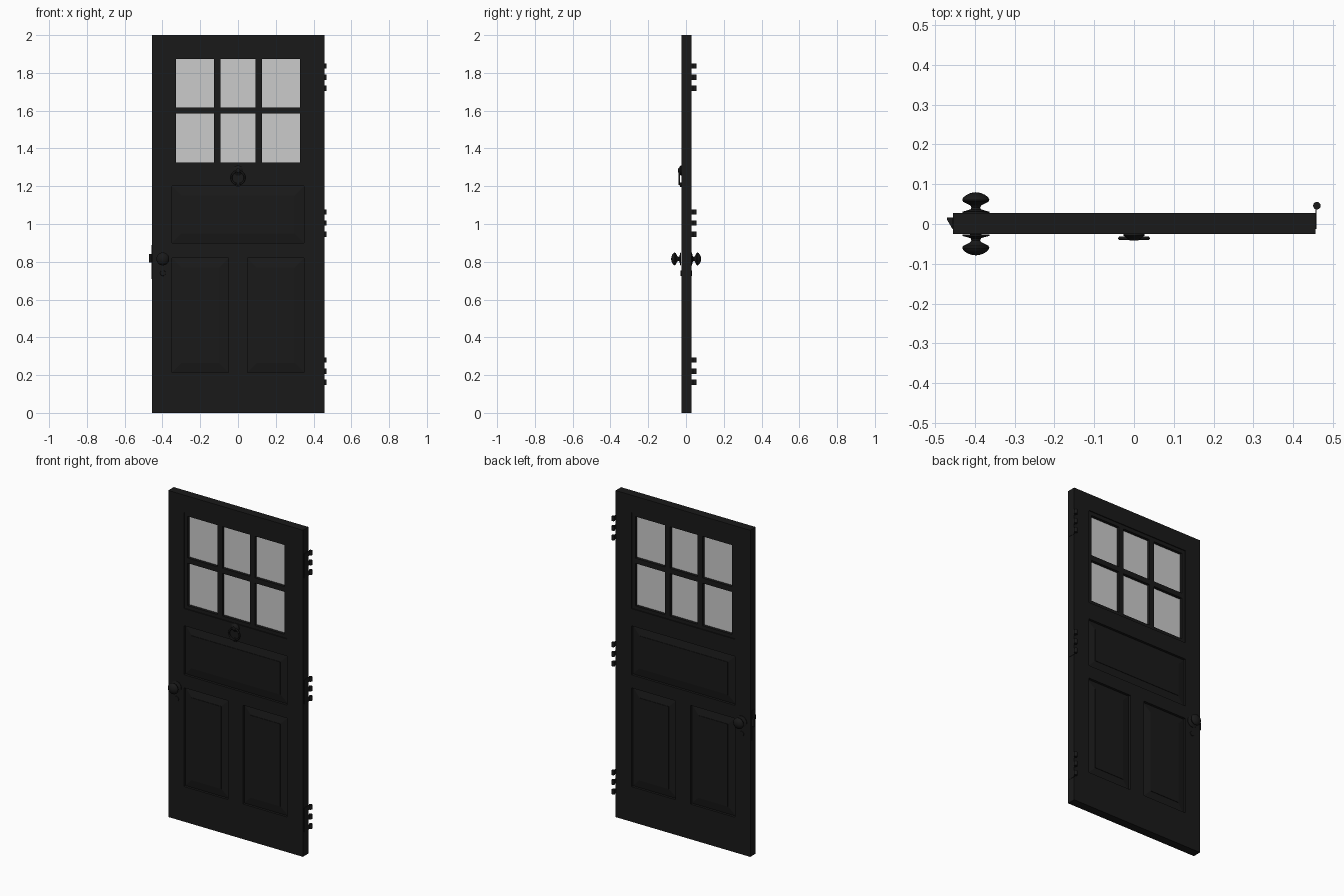
import bpy, bmesh, math
from mathutils import Matrix, Vector

if "Cube" in bpy.data.objects:
    bpy.data.objects.remove(bpy.data.objects["Cube"])

black = bpy.data.materials.new("black_paint")
black.diffuse_color = (0.01, 0.01, 0.01, 1)
black.use_nodes = True
black.node_tree.nodes["Principled BSDF"].inputs["Base Color"].default_value = black.diffuse_color
YF, YB = -0.025, 0.028          # door front and back faces
YC = (YF + YB) / 2


def finish(name, bm, mat=black, smooth=False):
    bmesh.ops.recalc_face_normals(bm, faces=bm.faces)
    me = bpy.data.meshes.new(name)
    bm.to_mesh(me)
    bm.free()
    ob = bpy.data.objects.new(name, me)
    bpy.context.collection.objects.link(ob)
    if mat:
        me.materials.append(mat)
    if smooth:
        bpy.ops.object.select_all(action='DESELECT')
        ob.select_set(True)
        bpy.context.view_layer.objects.active = ob
        bpy.ops.object.shade_smooth_by_angle(angle=math.radians(35))
    return ob


def box(name, x0, x1, y0, y1, z0, z1, mat=black):
    bm = bmesh.new()
    m = Matrix.Translation(((x0 + x1) / 2, (y0 + y1) / 2, (z0 + z1) / 2))
    bmesh.ops.create_cube(bm, size=1, matrix=m @ Matrix.Diagonal((x1 - x0, y1 - y0, z1 - z0, 1)))
    return finish(name, bm, mat)


def lathe(name, profile, x, z, y0, sign, steps=32):
    """Spin (radius, distance) points around a y axis starting at y0."""
    bm = bmesh.new()
    vs = [bm.verts.new((x + r, y0 + sign * d, z)) for r, d in profile]
    es = [bm.edges.new(p) for p in zip(vs, vs[1:])]
    bmesh.ops.spin(bm, geom=vs + es, cent=(x, 0, z), axis=(0, 1, 0),
                   angle=2 * math.pi, steps=steps)
    bmesh.ops.remove_doubles(bm, verts=bm.verts, dist=1e-5)
    return finish(name, bm, smooth=True)


def raised_panel(name, x0, x1, z0, z1):
    """Panel with sloped margins around a raised field on both faces."""
    bm = bmesh.new()
    m = 0.05
    loops = []
    for inset, depth in ((m, 0.003), (m, 0.006), (0, 0.015)):
        loops.append((inset, YF + depth))
    loops += [(i, 2 * YC - y) for i, y in reversed(loops)]
    rings = [[bm.verts.new((x, y, z)) for x, z in
              ((x0 + i, z0 + i), (x1 - i, z0 + i), (x1 - i, z1 - i), (x0 + i, z1 - i))]
             for i, y in loops]
    for a, b in zip(rings, rings[1:]):
        for k in range(4):
            bm.faces.new((a[k], a[(k + 1) % 4], b[(k + 1) % 4], b[k]))
    bm.faces.new(rings[0])
    bm.faces.new(rings[-1])
    return finish(name, bm)


# Door frame: stiles and rails
box("left_stile", -0.455, -0.35, YF, YB, 0, 2)
box("right_stile", 0.35, 0.457, YF, YB, 0, 2)
for name, z0, z1 in (("bottom_rail", 0, 0.215), ("middle_rail", 0.82, 0.90),
                     ("lock_rail", 1.20, 1.305), ("top_rail", 1.895, 2)):
    box(name, -0.35, 0.35, YF, YB, z0, z1)
box("lower_mullion", -0.05, 0.05, YF, YB, 0.215, 0.82)

# Raised panels
raised_panel("upper_panel", -0.35, 0.35, 0.90, 1.20)
raised_panel("lower_left_panel", -0.35, -0.05, 0.215, 0.82)
raised_panel("lower_right_panel", 0.05, 0.35, 0.215, 0.82)

# Window bars and panes
cols = [(-0.328, -0.127), (-0.093, 0.093), (0.127, 0.328)]
rows = [(1.326, 1.586), (1.618, 1.873)]
b0, b1 = YF + 0.006, YB - 0.006
for i, (x0, x1) in enumerate(((-0.35, -0.328), (-0.127, -0.093), (0.093, 0.127), (0.328, 0.35))):
    box(f"window_upright_{i}", x0, x1, b0, b1, 1.305, 1.895)
for i, (z0, z1) in enumerate(((1.305, 1.326), (1.586, 1.618), (1.873, 1.895))):
    for j, (x0, x1) in enumerate(cols):
        box(f"window_bar_{i}_{j}", x0, x1, b0, b1, z0, z1)
for i, (x0, x1) in enumerate(cols):
    for j, (z0, z1) in enumerate(rows):
        box(f"glass_pane_{i}_{j}", x0, x1, YC - 0.003, YC + 0.003, z0, z1, None)

# Knobs on both faces, with a rosette
knob = [(0, 0), (0.034, 0), (0.034, 0.003), (0.022, 0.006), (0.013, 0.009), (0.011, 0.014),
        (0.014, 0.019), (0.024, 0.024), (0.032, 0.028), (0.034, 0.033), (0.032, 0.038),
        (0.024, 0.045), (0.013, 0.050), (0, 0.052)]
lathe("front_knob", knob, -0.398, 0.815, YF - 0.002, -1)
lathe("back_knob", knob, -0.398, 0.815, YB, 1)

# Keyhole covers below the knobs
for name, y, s in (("front_keyhole_cover", YF, -1), ("back_keyhole_cover", YB, 1)):
    lathe(name, [(0, 0), (0.015, 0), (0.014, 0.003), (0, 0.003)], -0.398, 0.74, y, s, 20)

# Latch plate and wedge bolt
box("latch_plate", -0.457, -0.453, -0.013, 0.016, 0.71, 0.89)
bm = bmesh.new()
lo = [bm.verts.new((x, y, 0.795)) for x, y in
      ((-0.44, -0.012), (-0.457, -0.012), (-0.471, 0.012), (-0.471, 0.016), (-0.44, 0.016))]
f = bm.faces.new(lo)
ext = bmesh.ops.extrude_face_region(bm, geom=[f])
bmesh.ops.translate(bm, vec=(0, 0, 0.046),
                    verts=[v for v in ext["geom"] if isinstance(v, bmesh.types.BMVert)])
finish("latch_bolt", bm)

# Knocker: boss and hanging ring
lathe("knocker_boss", [(0, 0), (0.027, 0), (0.027, 0.004), (0.018, 0.010), (0.011, 0.016), (0, 0.017)],
      0, 1.283, YF, -1, 24)
lathe("knocker_strike", [(0, 0), (0.012, 0), (0.012, 0.006), (0, 0.007)], 0, 1.207, YF, -1, 16)
bpy.ops.mesh.primitive_torus_add(major_radius=0.035, minor_radius=0.005, major_segments=32,
                                 minor_segments=10, location=(0, -0.036, 1.245),
                                 rotation=(math.pi / 2, 0, 0))
ring = bpy.context.object
ring.name = "knocker_ring"
ring.data.materials.append(black)
bpy.ops.object.shade_smooth()

# Hinges: three knuckles each, joined to a leaf on the door edge
for h, zc in enumerate((0.221, 1.005, 1.777)):
    box(f"hinge_leaf_{h}", 0.456, 0.459, YF + 0.012, YB, zc - 0.074, zc + 0.074)
    for k in (-1, 0, 1):
        z = zc + k * 0.059
        box(f"hinge_tab_{h}_{k + 1}", 0.456, 0.459, YB - 0.01, 0.046, z - 0.014, z + 0.014)
        bm = bmesh.new()
        bmesh.ops.create_cone(bm, cap_ends=True, segments=16, radius1=0.0095, radius2=0.0095,
                              depth=0.028, matrix=Matrix.Translation((0.46, 0.046, z)))
        finish(f"hinge_knuckle_{h}_{k + 1}", bm, smooth=True)
